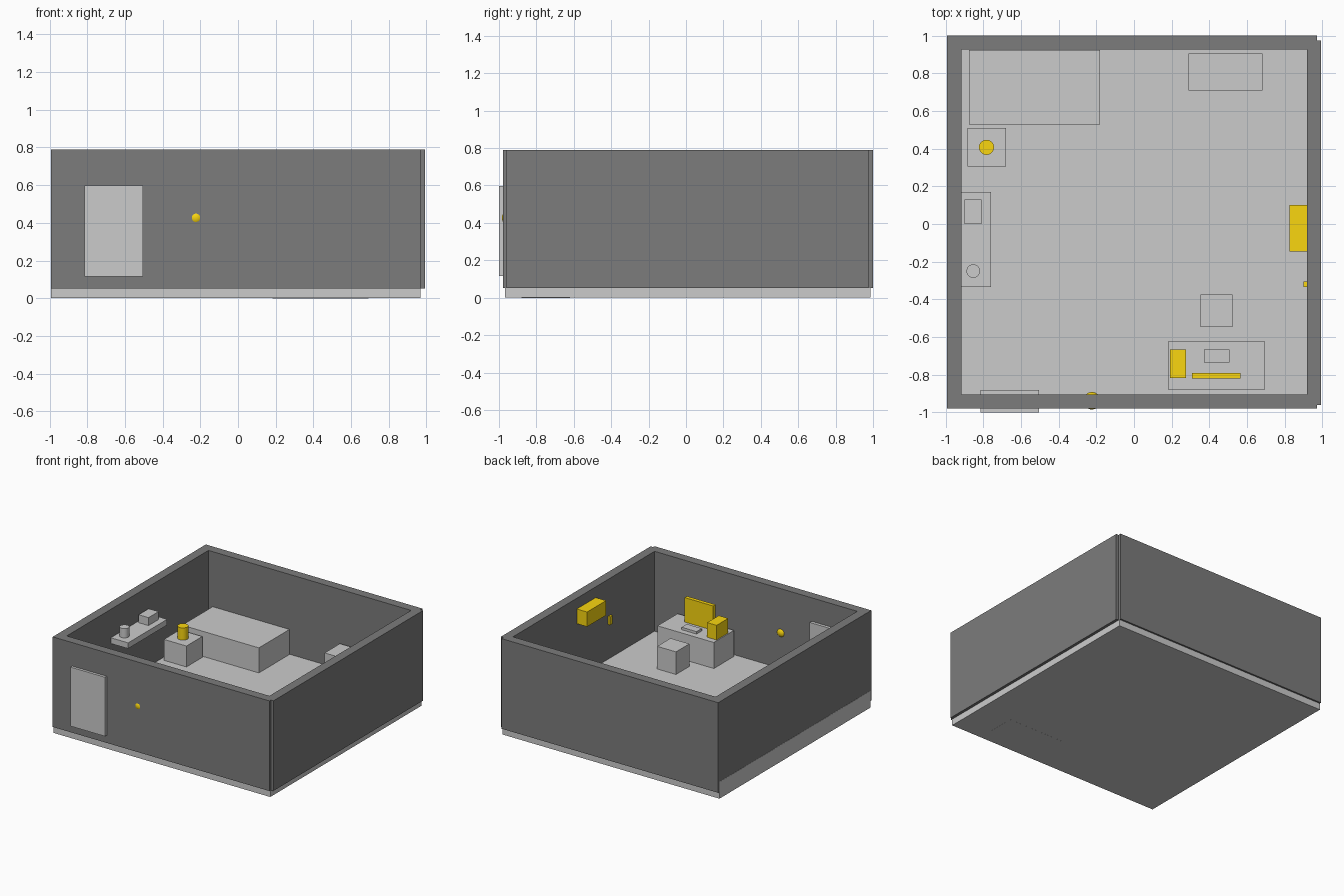
import bpy
import math

if "Cube" in bpy.data.objects:
    bpy.data.objects.remove(bpy.data.objects["Cube"])


def material(name, colour):
    m = bpy.data.materials.new(name)
    m.diffuse_color = colour
    m.use_nodes = True
    m.node_tree.nodes["Principled BSDF"].inputs["Base Color"].default_value = m.diffuse_color
    return m


YELLOW = material("yellow", (0.95, 0.67, 0.005, 1))
DARK = material("dark_grey", (0.2, 0.2, 0.2, 1))


def finish(name, mat):
    ob = bpy.context.object
    ob.name = name
    if mat:
        ob.data.materials.append(mat)
    return ob


def box(name, x, y, z, mat=None):
    """Box from (min, max) ranges on each axis."""
    bpy.ops.mesh.primitive_cube_add(size=1)
    ob = finish(name, mat)
    for v in ob.data.vertices:
        for i, (lo, hi) in enumerate((x, y, z)):
            v.co[i] = hi if v.co[i] > 0 else lo
    return ob


def cylinder(name, x, y, r, z, mat=None):
    bpy.ops.mesh.primitive_cylinder_add(
        vertices=32, radius=r, depth=z[1] - z[0], location=(x, y, sum(z) / 2))
    bpy.ops.object.shade_smooth_by_angle(angle=math.radians(30))
    return finish(name, mat)


FLOOR, DESK, SHELF, STAND = 0.137, 0.35, 0.557, 0.308   # top heights
WALL = (0.053, 0.79)

# room shell
box("floor", (-0.993, 0.969), (-0.967, 0.986), (0, FLOOR))
box("front_wall", (-0.992, 0.97), (-0.978, -0.905), WALL, DARK)
box("back_wall", (-0.992, 0.97), (0.926, 1.0), WALL, DARK)
box("left_wall", (-0.9915, -0.916), (-0.96, 0.975), WALL, DARK)
box("right_wall", (0.918, 0.992), (-0.96, 0.975), WALL, DARK)
box("door", (-0.815, -0.503), (-1.0, -0.88), (0.115, 0.598))

# round wall light set into the front wall
bpy.ops.mesh.primitive_uv_sphere_add(
    segments=32, ring_count=16, radius=0.046, location=(-0.223, -0.938, 0.427))
bpy.ops.object.shade_smooth_by_angle(angle=math.radians(30))
finish("wall_light", YELLOW)

# sleeping corner
box("bed", (-0.875, -0.18), (0.527, 0.922), (FLOOR - 0.02, 0.342))
box("nightstand", (-0.884, -0.68), (0.305, 0.51), (FLOOR - 0.02, STAND))
cylinder("bedside_lamp", -0.783, 0.407, 0.04, (STAND, 0.408), YELLOW)

# wall shelf and items
box("shelf", (-0.92, -0.76), (-0.335, 0.17), (0.51, SHELF))
box("shelf_box", (-0.90, -0.81), (0.0, 0.13), (SHELF, 0.622))
cylinder("shelf_cup", -0.853, -0.25, 0.036, (SHELF, 0.632))

# back wall cabinet
box("cabinet", (0.288, 0.682), (0.708, 0.906), (FLOOR - 0.02, 0.357))

# right wall appliances
box("air_conditioner", (0.825, 0.92), (-0.145, 0.10), (0.582, 0.702), YELLOW)
box("light_switch", (0.90, 0.92), (-0.335, -0.305), (0.42, 0.488), YELLOW)

# desk and seat
box("desk", (0.182, 0.692), (-0.88, -0.62), (-0.0005, DESK))
box("seat", (0.352, 0.522), (-0.546, -0.373), (FLOOR - 0.02, 0.322))
box("computer_case", (0.19, 0.275), (-0.817, -0.667), (DESK, 0.47), YELLOW)
box("monitor", (0.308, 0.565), (-0.82, -0.79), (DESK, 0.55), YELLOW)
box("keyboard", (0.372, 0.507), (-0.735, -0.667), (DESK, 0.37))
